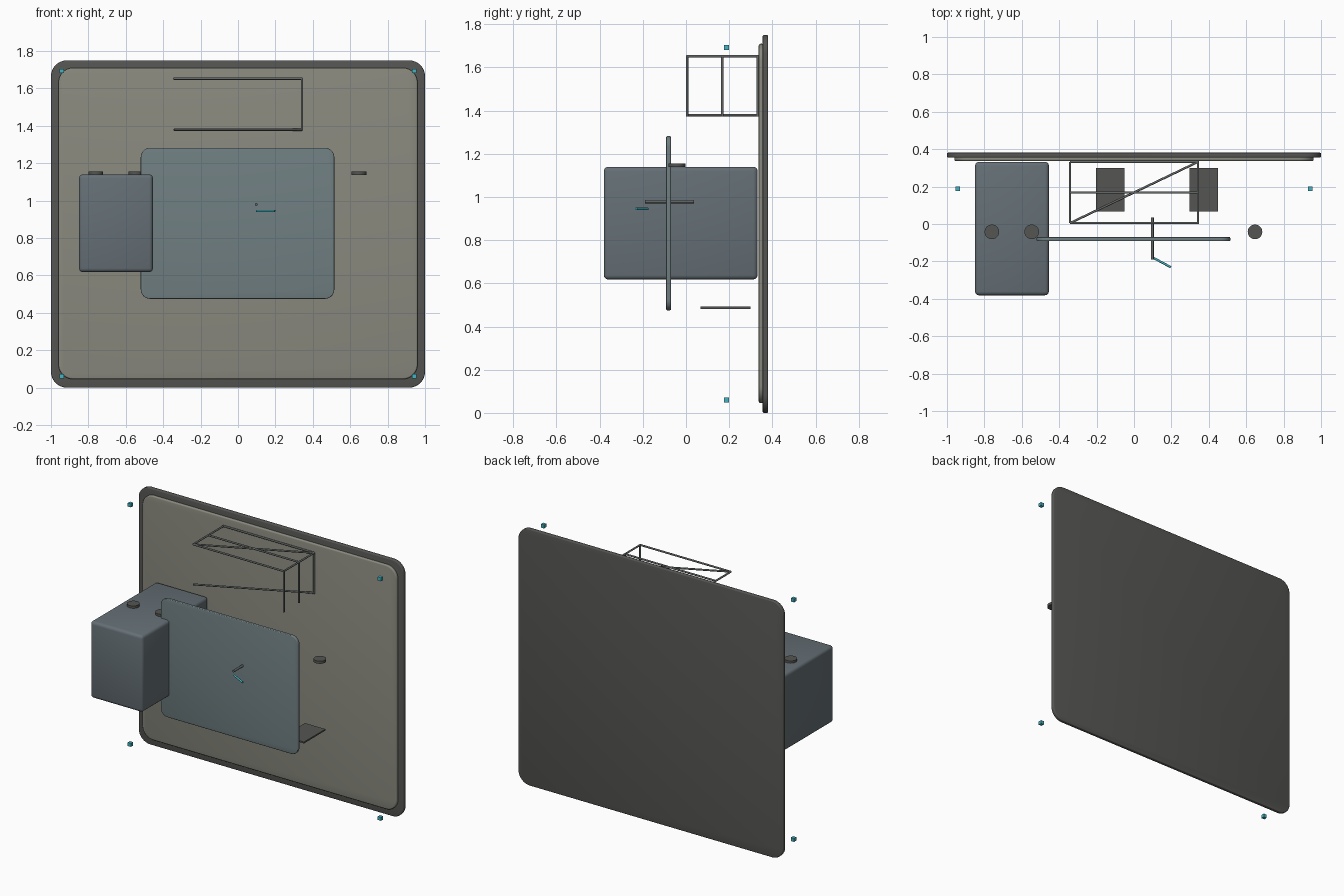
import bpy, bmesh, math
from mathutils import Vector

if "Cube" in bpy.data.objects:
    bpy.data.objects.remove(bpy.data.objects["Cube"])


def material(name, rgb):
    m = bpy.data.materials.new(name)
    m.diffuse_color = (*rgb, 1)
    m.use_nodes = True
    m.node_tree.nodes["Principled BSDF"].inputs["Base Color"].default_value = m.diffuse_color
    return m


DARK = material("dark_grey", (0.09, 0.09, 0.085))
STONE = material("warm_grey", (0.25, 0.25, 0.21))
SLATE = material("slate", (0.13, 0.16, 0.18))
PANE = material("pane_blue_grey", (0.16, 0.21, 0.22))
STEEL = material("steel_grey", (0.13, 0.14, 0.14))
CYAN = material("cyan", (0.06, 0.45, 0.53))


def finish(name, bm, mat, smooth=True):
    me = bpy.data.meshes.new(name)
    bmesh.ops.recalc_face_normals(bm, faces=bm.faces)
    bm.to_mesh(me)
    bm.free()
    ob = bpy.data.objects.new(name, me)
    bpy.context.collection.objects.link(ob)
    me.materials.append(mat)
    if smooth:
        bpy.ops.object.select_all(action='DESELECT')
        ob.select_set(True)
        bpy.context.view_layer.objects.active = ob
        bpy.ops.object.shade_smooth_by_angle(angle=math.radians(35))
    return ob


def block(name, lo, hi, mat, bevel=0.0, corner=0.0):
    """Box from lo to hi; corner rounds its outline seen from the front."""
    lo, hi = Vector(lo), Vector(hi)
    bm = bmesh.new()
    bmesh.ops.create_cube(bm, size=1)
    for v in bm.verts:
        v.co = Vector([(lo[i] + hi[i]) / 2 + v.co[i] * (hi[i] - lo[i]) for i in range(3)])
    if corner:
        edges = [e for e in bm.edges if abs(e.verts[0].co.y - e.verts[1].co.y) > 1e-5]
        bmesh.ops.bevel(bm, geom=edges, offset=corner, segments=8, profile=0.5, affect='EDGES')
    if bevel:
        edges = [e for e in bm.edges if e.calc_face_angle(0) > 1.0]
        bmesh.ops.bevel(bm, geom=edges, offset=bevel, segments=3, profile=0.5, affect='EDGES')
    return finish(name, bm, mat, bool(bevel or corner))


def rod(name, a, b, r, mat, sides=12):
    a, b = Vector(a), Vector(b)
    bm = bmesh.new()
    bmesh.ops.create_cone(bm, cap_ends=True, segments=sides, radius1=r, radius2=r,
                          depth=(b - a).length)
    q = (b - a).to_track_quat('Z', 'Y')
    for v in bm.verts:
        v.co = q @ v.co + (a + b) / 2
    return finish(name, bm, mat)


# Back wall: dark backing with a lighter inset in front
block("wall_backing", (-1, 0.355, 0), (1, 0.381, 1.75), DARK, 0.006, 0.085)
block("wall_facing", (-0.96, 0.337, 0.045), (0.96, 0.36, 1.71), STONE, 0.008, 0.08)

# Side cabinet and front pane
block("cabinet", (-0.85, -0.381, 0.618), (-0.455, 0.332, 1.14), SLATE, 0.02)
block("front_pane", (-0.52, -0.092, 0.475), (0.515, -0.07, 1.282), PANE, 0.005, 0.05)

# Round knobs
for i, x in enumerate((-0.76, -0.547, 0.647)):
    rod(f"knob_{i + 1}", (x, -0.042, 1.138), (x, -0.042, 1.156), 0.039, DARK, 32)

# Flat foot plates
for i, x in enumerate((-0.127, 0.373)):
    block(f"foot_plate_{i + 1}", (x - 0.077, 0.068, 0.482), (x + 0.077, 0.299, 0.492), DARK)

# Open rack: top rectangle, middle and diagonal bars, right posts, lower diagonal
X, Y0, Y1, YM, ZT, ZB = 0.342, 0.005, 0.332, 0.168, 1.652, 1.379
bars = {
    "rack_front": ((-X, Y0, ZT), (X, Y0, ZT)),
    "rack_middle": ((-X, YM, ZT), (X, YM, ZT)),
    "rack_back": ((-X, Y1, ZT), (X, Y1, ZT)),
    "rack_left": ((-X, Y0, ZT), (-X, Y1, ZT)),
    "rack_right": ((X, Y0, ZT), (X, Y1, ZT)),
    "rack_brace": ((-X, Y0, ZT), (X, Y1, ZT)),
    "rack_lower_brace": ((-X, Y0, ZB), (X, Y1, ZB)),
}
for name, (a, b) in bars.items():
    rod(name, a, b, 0.006, STEEL)
for i, y in enumerate((Y0, YM, Y1)):
    rod(f"rack_post_{i + 1}", (X, y, ZB - 0.005), (X, y, ZT), 0.006, STEEL)

# Handle pin through the pane and its lever
rod("handle_pin", (0.098, -0.19, 0.979), (0.098, 0.036, 0.979), 0.008, STEEL)
rod("handle_lever", (0.098, -0.178, 0.945), (0.197, -0.231, 0.945), 0.006, CYAN)

# Corner markers
for i, (x, z) in enumerate([(sx * 0.943, z) for sx in (-1, 1) for z in (0.06, 1.693)]):
    block(f"corner_marker_{i + 1}", (x - 0.012, 0.176, z - 0.012), (x + 0.012, 0.2, z + 0.012), CYAN)
